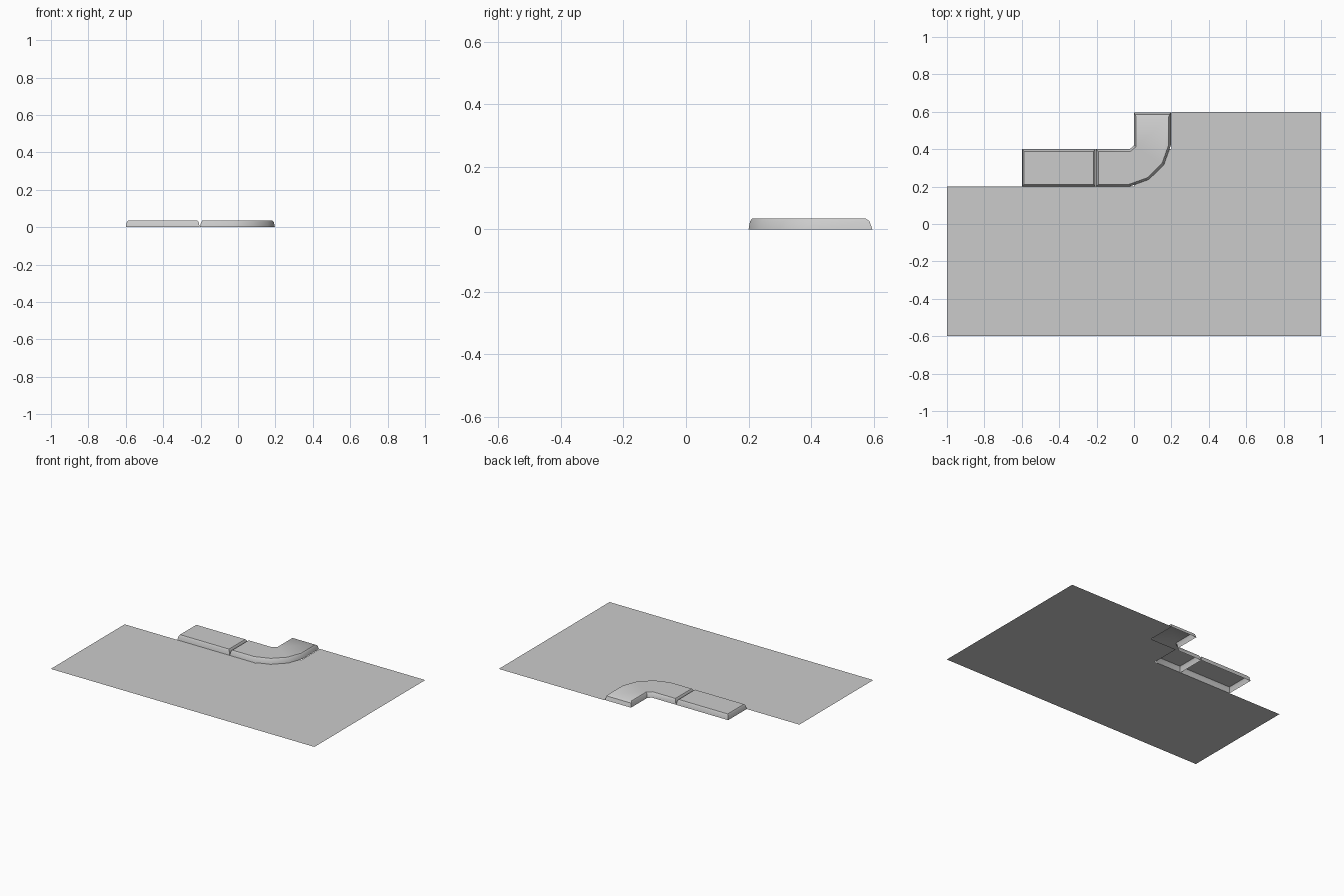
import bpy, bmesh
from mathutils import Vector

if "Cube" in bpy.data.objects:
    bpy.data.objects.remove(bpy.data.objects["Cube"])


def link(name, bm):
    mesh = bpy.data.meshes.new(name)
    bm.to_mesh(mesh)
    bm.free()
    ob = bpy.data.objects.new(name, mesh)
    bpy.context.collection.objects.link(ob)
    return ob


def inset(outline, amounts):
    """Move each edge of a counter-clockwise outline inward by its amount."""
    n = len(outline)
    pts = [Vector(p) for p in outline]
    lines = []
    for i in range(n):
        d = (pts[(i + 1) % n] - pts[i]).normalized()
        lines.append((pts[i] + Vector((-d.y, d.x)) * amounts[i], d))
    result = []
    for i in range(n):
        (p, d), (q, e) = lines[i - 1], lines[i]
        t = (q - p).cross(e) / d.cross(e)
        result.append(p + d * t)
    return result


def curb(name, outline, steep):
    """Open-bottomed stone with leaning sides and a bevelled top."""
    bm = bmesh.new()
    rings = []
    for z, side in ((0, 0), (0.026, 0.005), (0.035, 0.012)):
        loop = inset(outline, [side * steep.get(i, 1) for i in range(len(outline))])
        rings.append([bm.verts.new((p.x, p.y, z)) for p in loop])
    n = len(outline)
    for a, b in zip(rings, rings[1:]):
        for i in range(n):
            j = (i + 1) % n
            bm.faces.new((a[i], a[j], b[j], b[i]))
    bm.faces.new(rings[-1])
    ob = link(name, bm)
    bpy.ops.object.select_all(action='DESELECT')
    ob.select_set(True)
    bpy.context.view_layer.objects.active = ob
    bpy.ops.object.shade_smooth_by_angle(angle=0.6)


# flat pavement, stepped where the curb runs
bm = bmesh.new()
plan = [(-1, -.6), (1, -.6), (1, .6), (.2, .6), (.2, .4), (0, .4), (0, .2), (-1, .2)]
bm.faces.new([bm.verts.new((x, y, 0)) for x, y in plan])
link("pavement", bm)

# straight curb stone
curb("straight_curb", [(-.6, .2), (-.205, .2), (-.205, .4), (-.6, .4)], {})

# corner curb stone: rounded outer side, small chamfer inside, sloped far end
curb("corner_curb",
     [(-.203, .2), (-.025, .2), (.08, .238), (.16, .317), (.197, .42), (.197, .596),
      (0, .596), (0, .42), (-.023, .4), (-.203, .4)], {5: 1.9})
